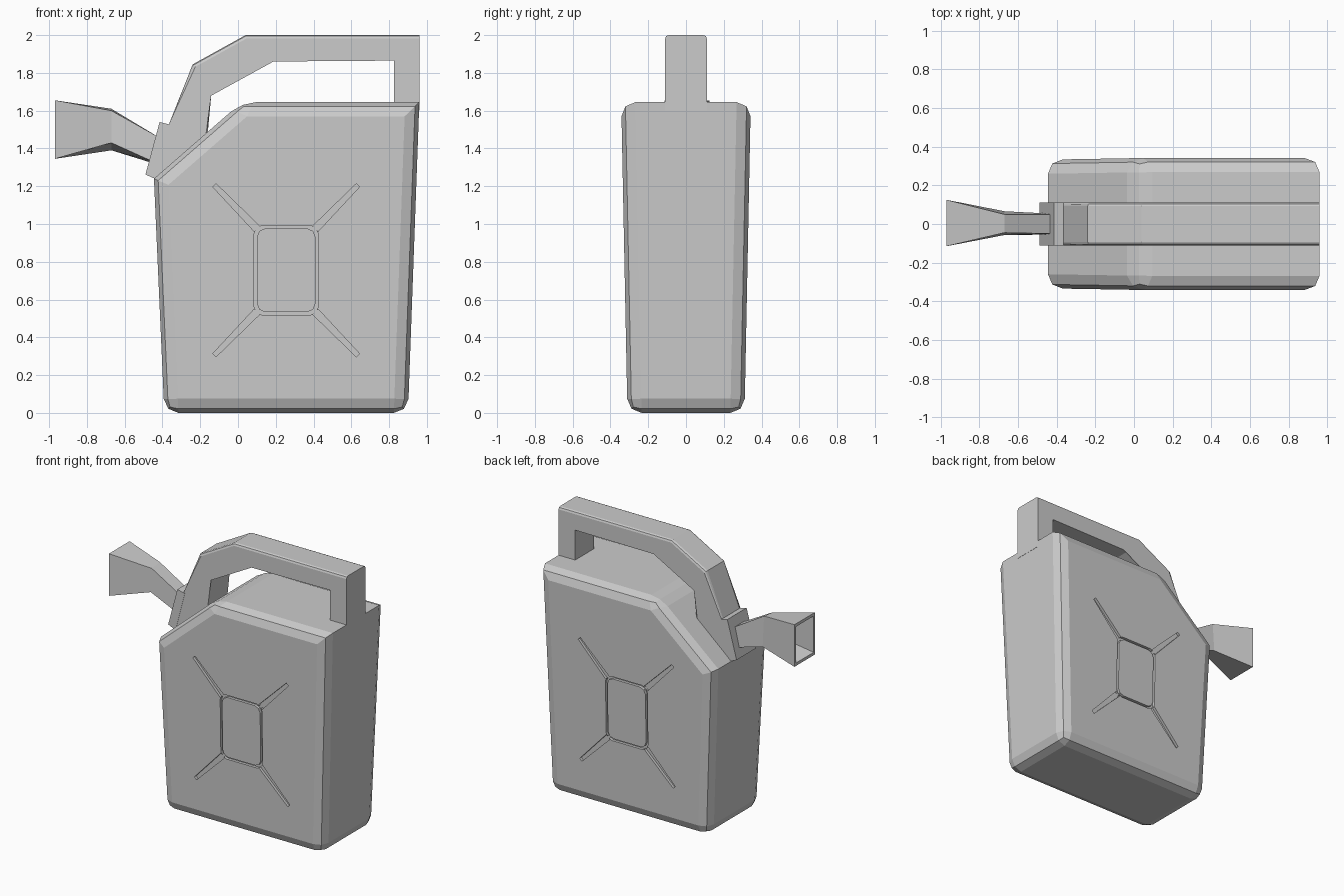
import bpy, bmesh
from mathutils import Vector

if "Cube" in bpy.data.objects:
    bpy.data.objects.remove(bpy.data.objects["Cube"])

GREY = (0.6, 0.6, 0.6, 1.0)
grey = bpy.data.materials.new("can grey")
grey.use_nodes = True
grey.diffuse_color = GREY
grey.node_tree.nodes["Principled BSDF"].inputs["Base Color"].default_value = GREY


def finish(bm, name):
    bmesh.ops.recalc_face_normals(bm, faces=bm.faces)
    mesh = bpy.data.meshes.new(name)
    bm.to_mesh(mesh)
    bm.free()
    mesh.materials.append(grey)
    obj = bpy.data.objects.new(name, mesh)
    bpy.context.collection.objects.link(obj)
    return obj


def prism(bm, outline, near, far):
    """Extrude an x-z outline between two y positions given as functions of z."""
    a = [bm.verts.new((x, near(z), z)) for x, z in outline]
    b = [bm.verts.new((x, far(z), z)) for x, z in outline]
    bm.faces.new(a)
    bm.faces.new(b[::-1])
    walls(bm, a, b)
    return a, b


def walls(bm, a, b):
    for i in range(len(a)):
        j = (i + 1) % len(a)
        bm.faces.new((a[i], b[i], b[j], a[j]))


def bevel(bm, edges, width, segments=2):
    bmesh.ops.bevel(bm, geom=edges, offset=width, segments=segments,
                    profile=0.5, affect='EDGES', clamp_overlap=True)


def half_depth(z):
    return 0.31 + 0.02 * z


# Tapered can body, sharp only across the two ends of the top
bm = bmesh.new()
outline = [(-0.39, 0), (0.90, 0), (0.96, 1.645), (0.02, 1.645), (-0.445, 1.24)]
front, back = prism(bm, outline, lambda z: -half_depth(z), half_depth)
sharp = [{front[i], back[i]} for i in (2, 4)]
bevel(bm, [e for e in bm.edges if set(e.verts) not in sharp], 0.075)
body = finish(bm, "can_body")

# Pressed grooves: rounded frame with four tapering arms, on both broad sides
CX, CZ = 0.255, 0.755
DEPTH = 0.02


def rounded_box(w, h, c):
    corner = [(w, h - c), (w - 0.3 * c, h - 0.3 * c), (w - c, h)]
    mirror = [(-x, z) for x, z in corner[::-1]]
    half = corner + mirror
    return [(CX + x, CZ + z) for x, z in half + [(-x, -z) for x, z in half]]


def arm(sx, sz):
    inner = Vector((CX + sx * 0.155, CZ + sz * 0.22))
    outer = Vector((CX + sx * 0.38, CZ + sz * 0.45))
    side = Vector((-(outer - inner).y, (outer - inner).x)).normalized()
    return [inner + side * 0.02, inner - side * 0.02,
            outer - side * 0.012, outer + side * 0.012]


def cut(bm, name):
    cutter = finish(bm, name)
    cutter.hide_render = True
    mod = body.modifiers.new(name, 'BOOLEAN')
    mod.operation = 'DIFFERENCE'
    mod.solver = 'EXACT'
    mod.object = cutter
    bpy.context.view_layer.objects.active = body
    bpy.ops.object.modifier_apply(modifier=name)
    bpy.data.objects.remove(cutter)


for s in (-1, 1):
    out = lambda z: s * (half_depth(z) + 0.04)
    deep = lambda z: s * (half_depth(z) - DEPTH)
    bm = bmesh.new()
    rings = []
    for w, h, c in ((0.17, 0.238, 0.045), (0.155, 0.222, 0.045)):
        pts = rounded_box(w, h, c)
        rings.append([[bm.verts.new((x, f(z), z)) for x, z in pts] for f in (out, deep)])
    (oo, od), (io, idp) = rings
    for a, b in ((oo, od), (od, idp), (idp, io), (io, oo)):
        walls(bm, a, b)
    cut(bm, "frame_cutter")
    bm = bmesh.new()
    for sx in (-1, 1):
        for sz in (-1, 1):
            prism(bm, arm(sx, sz), out, deep)
    cut(bm, "arm_cutter")

# Arched carrying handle
bm = bmesh.new()
arch = [(0.96, 1.6), (0.96, 2.0), (0.04, 2.0), (-0.24, 1.845), (-0.365, 1.53),
        (-0.43, 1.235), (-0.40, 1.22), (-0.16, 1.43), (-0.16, 1.69),
        (0.15, 1.86), (0.825, 1.865), (0.825, 1.6)]
front, back = prism(bm, arch, lambda z: -0.11, lambda z: 0.11)
rim = [{r[i], r[i + 1]} for r in (front, back) for i in (1, 2, 3, 7, 8)]
bevel(bm, [e for e in bm.edges if set(e.verts) in rim], 0.018)
finish(bm, "handle")

# Tilted collar at the foot of the handle
bm = bmesh.new()
prism(bm, [(-0.415, 1.54), (-0.355, 1.525), (-0.43, 1.235), (-0.49, 1.262)],
      lambda z: -0.112, lambda z: 0.112)
finish(bm, "spout_collar")

# Flared square spout, hollow at the mouth
def section(x_top, x_low, corners):
    return [Vector((x, y, z)) for x, (y, z) in zip((x_top, x_top, x_low, x_low), corners)]


root = section(-0.42, -0.46, [(0.05, 1.46), (-0.05, 1.46), (-0.055, 1.335), (0.055, 1.325)])
waist = section(-0.67, -0.67, [(0.05, 1.61), (-0.045, 1.6), (-0.057, 1.43), (0.066, 1.39)])
mouth = section(-0.97, -0.97, [(0.125, 1.655), (-0.115, 1.655), (-0.115, 1.345), (0.125, 1.345)])


def shrunk(ring, k):
    mid = sum(ring, Vector()) / 4
    return [mid + (p - mid) * k for p in ring]


bm = bmesh.new()
loops = [[bm.verts.new(p) for p in ring]
         for ring in (root, waist, mouth, shrunk(mouth, 0.86), shrunk(waist, 0.8))]
for a, b in zip(loops, loops[1:]):
    walls(bm, a, b)
bm.faces.new(loops[0])
bm.faces.new(loops[-1])
finish(bm, "spout")
